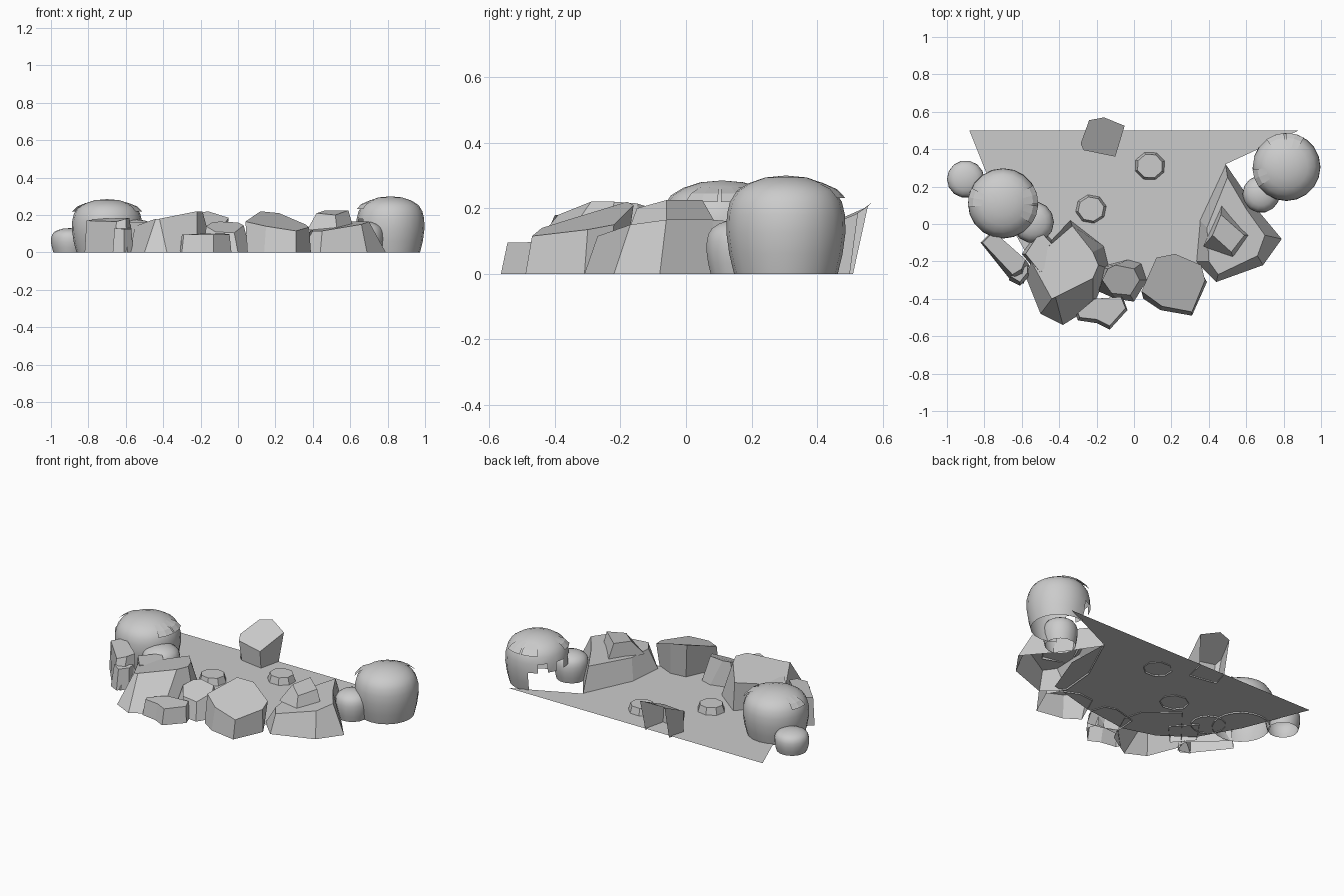
import bpy, bmesh
from math import sin, cos, pi, radians

if "Cube" in bpy.data.objects:
    bpy.data.objects.remove(bpy.data.objects["Cube"])


def make(name, bm, normals=True):
    if normals:
        bmesh.ops.recalc_face_normals(bm, faces=bm.faces)
    me = bpy.data.meshes.new(name)
    bm.to_mesh(me)
    bm.free()
    ob = bpy.data.objects.new(name, me)
    bpy.context.collection.objects.link(ob)
    return ob


def rock(name, base, top, z0=0.0, skip=()):
    """Flat-sided, open-bottomed stone: base outline (x, y) joined to a top rim (x, y, z)."""
    bm = bmesh.new()
    lo = [bm.verts.new((x, y, z0)) for x, y in base]
    hi = [bm.verts.new(p) for p in top]
    n = len(lo)
    for i in range(n):
        if i not in skip:
            j = (i + 1) % n
            bm.faces.new((lo[i], lo[j], hi[j], hi[i]))
    cap = bm.faces.new(hi)
    bmesh.ops.recalc_face_normals(bm, faces=bm.faces)
    cap.normal_update()
    if cap.normal.z < 0:
        bmesh.ops.reverse_faces(bm, faces=bm.faces)
    return make(name, bm, False)


def bush(name, x, y, r, h, flaps=(), opening=None, seg=20):
    """Smooth rounded shrub, lathed from a profile, with leaf flaps and an optional ragged gap."""
    prof = [(.87, 0), (.95, .2), (1, .42), (.99, .6), (.94, .73),
            (.83, .84), (.63, .92), (.35, .98)]
    bm = bmesh.new()
    rings = [[bm.verts.new((x + r * f * cos(2 * pi * i / seg),
                            y + r * f * sin(2 * pi * i / seg), h * z))
              for i in range(seg)] for f, z in prof]
    tip = bm.verts.new((x, y, h))
    for k in range(len(rings) - 1):
        for i in range(seg):
            if opening and opening[0] <= i <= opening[1] and k < 2 + i % 2:
                continue
            j = (i + 1) % seg
            bm.faces.new((rings[k][i], rings[k][j], rings[k + 1][j], rings[k + 1][i]))
    for i in range(seg):
        bm.faces.new((rings[-1][i], rings[-1][(i + 1) % seg], tip))
    loose = [v for v in bm.verts if not v.link_faces]
    bmesh.ops.delete(bm, geom=loose, context='VERTS')
    ob = make(name, bm)
    ob.data.shade_smooth()
    # leaf flaps lifting off the crown
    for n, deg in enumerate(flaps):
        bm = bmesh.new()
        rows = []
        for f, z in ((.6, .93), (.86, .86), (1.0, .77)):
            rows.append([bm.verts.new((x + r * f * cos(radians(deg + d)),
                                       y + r * f * sin(radians(deg + d)), h * z))
                         for d in (-16, 0, 16)])
        for k in range(2):
            for i in range(2):
                bm.faces.new((rows[k][i], rows[k + 1][i], rows[k + 1][i + 1], rows[k][i + 1]))
        make(f"{name}_leaf_{n}", bm)
    return ob


# water surface
bm = bmesh.new()
shore = [(-.88, .5), (-.72, .1), (-.58, -.15), (-.4, -.28), (-.2, -.34), (.1, -.3),
         (.4, -.22), (.5, .05), (.49, .32), (.88, .5)]
bm.faces.new([bm.verts.new((x, y, .008)) for x, y in shore])
make("water", bm, False)

# stepping pebbles
for i, (px, py, turn) in enumerate(((-.23, .08, .2), (.085, .31, .35))):
    ang = [2 * pi * k / 8 + turn for k in range(8)]
    rock(f"pebble_{i}", [(px + .086 * cos(a), py + .08 * sin(a)) for a in ang],
         [(px + .07 * cos(a), py + .066 * sin(a), .05) for a in ang])

# right boulder and the stone on it
rock("right_boulder",
     [(.49, .32), (.35, .02), (.33, -.2), (.44, -.31), (.69, -.22), (.79, -.08), (.64, .1)],
     [(.5, .25, .15), (.39, -.02, .13), (.40, -.2, .115), (.45, -.27, .115),
      (.66, -.17, .15), (.70, -.06, .165), (.6, .08, .165)])
rock("right_cap_stone",
     [(.47, .11), (.37, -.12), (.53, -.18), (.62, -.06)],
     [(.465, .05, .225), (.42, -.06, .21), (.52, -.15, .2), (.59, -.06, .225)], z0=.12)

# slanted stone, front right
rock("slanted_stone",
     [(.14, -.2), (.24, -.19), (.35, -.24), (.39, -.31), (.31, -.49), (.14, -.46), (.05, -.4)],
     [(.12, -.18, .22), (.22, -.16, .21), (.36, -.22, .15), (.38, -.3, .135),
      (.31, -.47, .115), (.15, -.44, .14), (.04, -.36, .165)])

# centre stones
rock("centre_stone",
     [(-.18, -.23), (-.03, -.19), (.04, -.21), (.07, -.3), (0, -.415), (-.1, -.4), (-.19, -.36)],
     [(-.14, -.24, .16), (-.1, -.22, .165), (0, -.24, .16), (.03, -.3, .145),
      (-.02, -.38, .105), (-.12, -.37, .11), (-.17, -.3, .14)])
rock("front_stone",
     [(-.31, -.49), (-.22, -.4), (-.06, -.39), (-.035, -.46), (-.13, -.565), (-.2, -.53), (-.3, -.515)],
     [(-.3, -.475, .095), (-.21, -.4, .1), (-.07, -.39, .1), (-.045, -.45, .097),
      (-.13, -.545, .095), (-.2, -.51, .095), (-.29, -.5, .095)])

# large left boulder
rock("left_boulder",
     [(-.58, -.28), (-.5, -.48), (-.38, -.54), (-.22, -.44), (-.13, -.24), (-.16, -.12), (-.34, .02)],
     [(-.55, -.2, .14), (-.44, -.4, .18), (-.42, -.39, .18), (-.22, -.29, .22),
      (-.19, -.22, .22), (-.22, -.15, .215), (-.33, -.01, .17)])

# left slabs
rock("left_slab",
     [(-.82, -.1), (-.76, -.04), (-.56, -.22), (-.59, -.32), (-.66, -.3)],
     [(-.81, -.1, .17), (-.75, -.04, .18), (-.58, -.19, .185), (-.6, -.24, .18), (-.65, -.27, .165)])
rock("small_left_slab",
     [(-.67, -.3), (-.57, -.22), (-.56, -.28), (-.61, -.33)],
     [(-.66, -.28, .13), (-.57, -.22, .13), (-.57, -.26, .125), (-.61, -.31, .125)])
rock("inner_left_slab",
     [(-.6, -.16), (-.5, -.02), (-.38, -.15), (-.5, -.28)],
     [(-.58, -.16, .16), (-.5, -.04, .15), (-.4, -.15, .15), (-.5, -.26, .16)])

# back stone, open at the rear
rock("back_stone",
     [(-.27, .41), (-.24, .51), (-.16, .51), (-.07, .5), (-.1, .37), (-.25, .395)],
     [(-.285, .43, .15), (-.24, .555, .205), (-.16, .57, .22), (-.05, .525, .185),
      (-.1, .36, .115), (-.27, .395, .125)], skip=(1, 2))

# shrubs
bush("right_bush", .815, .305, .182, .3, flaps=(75, 200, 110), opening=(6, 12))
bush("right_small_bush", .68, .16, .1, .165, seg=14)
bush("left_bush", -.7, .11, .188, .285, flaps=(170, -20, 15))
bush("left_small_bush", -.9, .24, .1, .13, seg=14)
bush("inner_left_bush", -.54, .01, .112, .175, seg=14)
